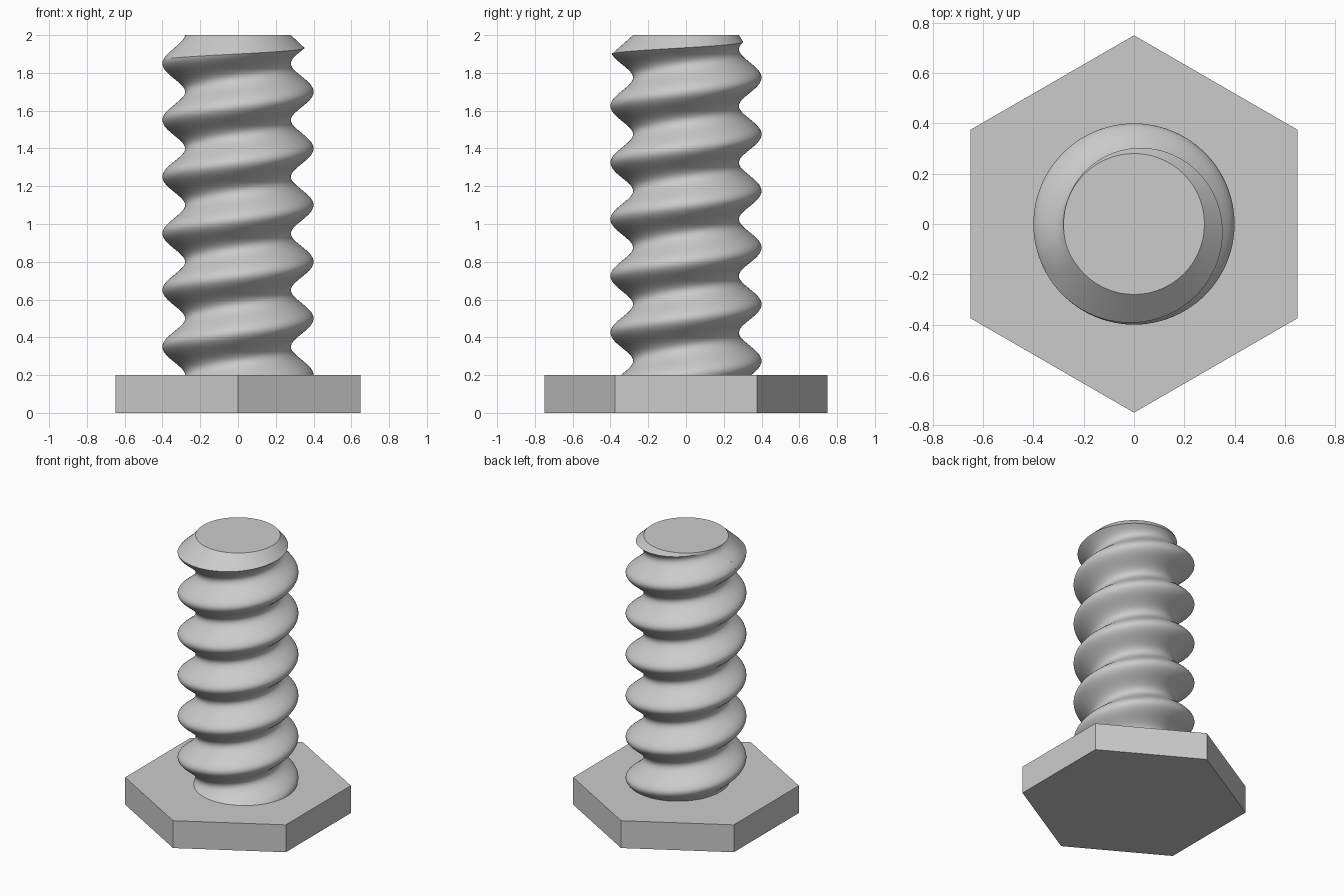
import bpy, bmesh
from math import pi, cos, tau, radians

if "Cube" in bpy.data.objects:
    bpy.data.objects.remove(bpy.data.objects["Cube"])

HEAD_H, HEAD_R, TOP = 0.2, 0.75, 2.0
ROOT, CREST, PITCH = 0.28, 0.40, 0.3
COLS, BASE_RINGS, EDGE_RINGS, CHAMFER_RINGS = 144, 165, 10, 10
RUNOUT = 1.85                     # height where the end chamfer starts

steel = bpy.data.materials.new("steel_grey")
steel.use_nodes = True
colour = (0.6, 0.6, 0.6, 1)
steel.diffuse_color = colour
steel.node_tree.nodes["Principled BSDF"].inputs["Base Color"].default_value = colour


def make_object(name, bm):
    bmesh.ops.recalc_face_normals(bm, faces=bm.faces)
    mesh = bpy.data.meshes.new(name)
    bm.to_mesh(mesh)
    bm.free()
    mesh.materials.append(steel)
    obj = bpy.data.objects.new(name, mesh)
    bpy.context.collection.objects.link(obj)
    return obj


def thread_radius(z, angle):
    wave = cos(tau * (z - HEAD_H) / PITCH - angle)
    return (ROOT + CREST) / 2 + (CREST - ROOT) / 2 * wave


def column(angle):
    """Radius and height pairs up one side of the shaft."""
    turn = (angle + pi) / tau
    edge = TOP - (1 - turn) * 0.133
    points = []
    for i in range(BASE_RINGS):
        z = HEAD_H + (RUNOUT - HEAD_H) * i / BASE_RINGS
        points.append((thread_radius(z, angle), z))
    for i in range(EDGE_RINGS):
        z = RUNOUT + (edge - RUNOUT) * i / EDGE_RINGS
        points.append((thread_radius(z, angle), z))
    # straight chamfer, blended into the thread at its start
    blend = min(1, turn * 10)
    start = thread_radius(edge, angle)
    for i in range(CHAMFER_RINGS + 1):
        t = i / CHAMFER_RINGS
        z = edge + (TOP - edge) * t
        straight = start + (ROOT - start) * t
        points.append((straight * blend + thread_radius(z, angle) * (1 - blend), z))
    return points


# Hexagonal head
bm = bmesh.new()
bmesh.ops.create_cone(bm, cap_ends=True, segments=6, radius1=HEAD_R,
                      radius2=HEAD_R, depth=HEAD_H)
if max(v.co.y for v in bm.verts) < HEAD_R * 0.95:
    from mathutils import Matrix
    bmesh.ops.rotate(bm, verts=bm.verts, matrix=Matrix.Rotation(radians(30), 3, 'Z'))
bmesh.ops.translate(bm, verts=bm.verts, vec=(0, 0, HEAD_H / 2))
make_object("hex_head", bm)

# Threaded shaft
bm = bmesh.new()
grid = []
for c in range(COLS + 1):
    angle = -pi + tau * c / COLS
    grid.append([bm.verts.new((r * cos(angle), r * cos(angle - pi / 2), z))
                 for r, z in column(angle)])
for a, b in zip(grid, grid[1:]):
    for i in range(len(a) - 1):
        bm.faces.new((a[i], b[i], b[i + 1], a[i + 1]))
bm.faces.new([col[-1] for col in grid[:-1]])
bmesh.ops.remove_doubles(bm, verts=bm.verts, dist=0.0001)
shaft = make_object("threaded_shaft", bm)

bpy.ops.object.select_all(action='DESELECT')
shaft.select_set(True)
bpy.context.view_layer.objects.active = shaft
bpy.ops.object.shade_smooth_by_angle(angle=radians(30))
